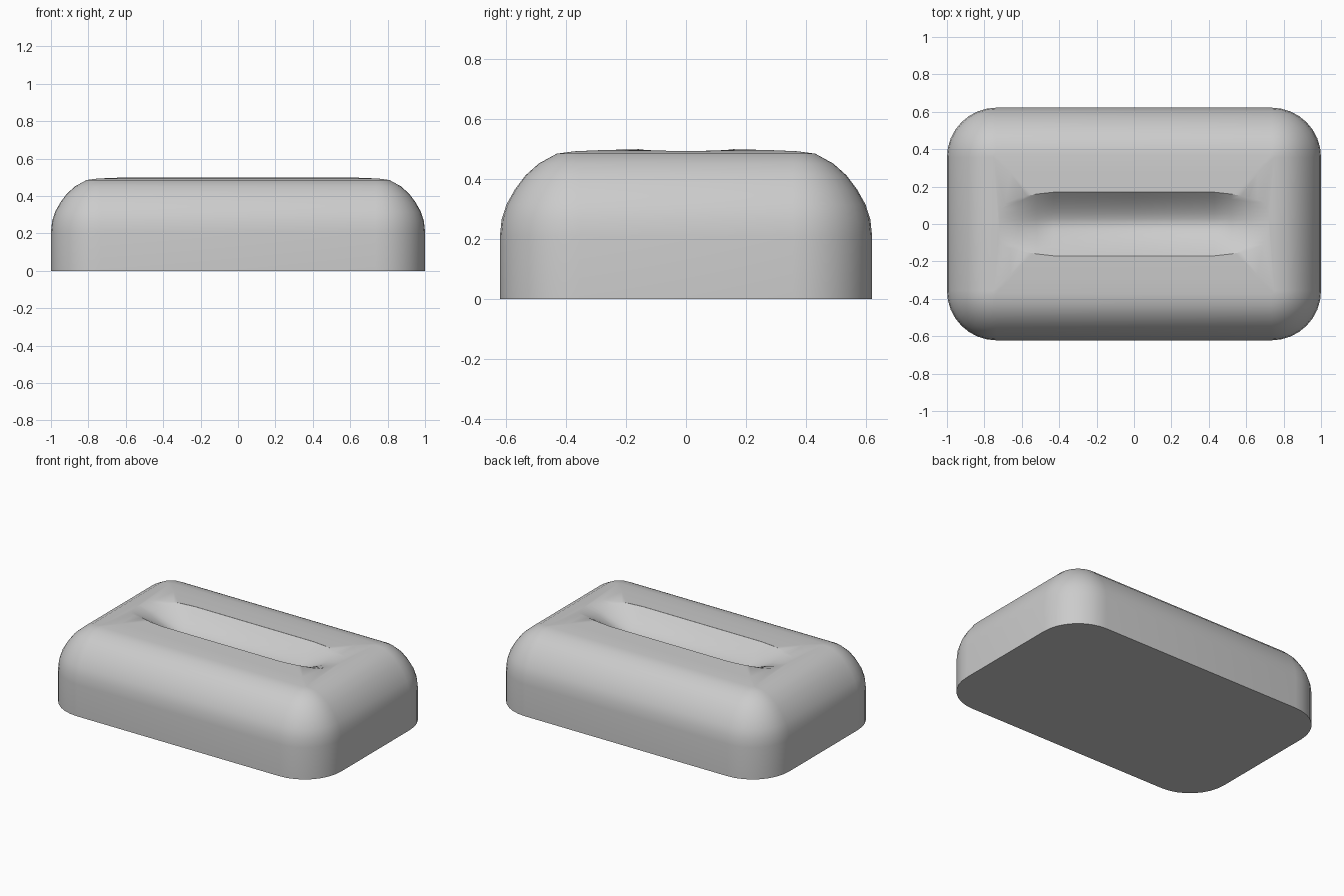
import bpy, bmesh
from math import sin, cos, pi

if "Cube" in bpy.data.objects:
    bpy.data.objects.remove(bpy.data.objects["Cube"])


def loft(name, sections):
    # Skin a closed solid through equal-length point loops
    bm = bmesh.new()
    loops = [[bm.verts.new(p) for p in s] for s in sections]
    n = len(loops[0])
    for a, b in zip(loops, loops[1:]):
        for i in range(n):
            j = (i + 1) % n
            bm.faces.new((a[i], a[j], b[j], b[i]))
    bm.faces.new(loops[0])
    bm.faces.new(loops[-1])
    bmesh.ops.recalc_face_normals(bm, faces=bm.faces)
    me = bpy.data.meshes.new(name)
    bm.to_mesh(me)
    bm.free()
    ob = bpy.data.objects.new(name, me)
    bpy.context.collection.objects.link(ob)
    return ob


def ring(inset, z, hx=1.0, hy=0.622, radius=0.265, seg=8):
    # Rounded rectangle pulled in by inset
    r = max(radius - inset, 0.01)
    pts = []
    for k, (sx, sy) in enumerate([(1, 1), (-1, 1), (-1, -1), (1, -1)]):
        for i in range(seg + 1):
            a = (k + i / seg) * pi / 2
            pts.append((sx * (hx - inset - r) + r * cos(a),
                        sy * (hy - inset - r) + r * sin(a), z))
    return pts


# Body: straight sides, rounded shoulder, slightly crowned top
profile = [(0, 0), (0, 0.21), (0.006, 0.265), (0.022, 0.315), (0.05, 0.365),
           (0.085, 0.412), (0.13, 0.452), (0.19, 0.485), (0.25, 0.493),
           (0.34, 0.497), (0.47, 0.5)]
body = loft("body", [ring(d, z) for d, z in profile])


def groove_section(x, w, floor):
    # Rounded trough cross-section, open to above the body
    top = 0.499
    pts = [(x, -w, 0.6)]
    for i in range(13):
        t = -1 + i / 6
        pts.append((x, t * w, floor + (top - floor) * abs(t) ** 1.6))
    return pts + [(x, w, 0.6)]


# Groove along the top, tapering out at both ends
half = [(0.0, 0.17, 0.385), (0.43, 0.17, 0.385), (0.52, 0.16, 0.42),
        (0.62, 0.143, 0.467), (0.74, 0.12, 0.499)]
stations = [(-x, w, f) for x, w, f in reversed(half[1:])] + half
cutter = loft("groove_cutter", [groove_section(*s) for s in stations])
cutter.hide_render = True

# Carve the groove and bake the result
mod = body.modifiers.new("groove", 'BOOLEAN')
mod.operation = 'DIFFERENCE'
mod.solver = 'EXACT'
mod.object = cutter
bpy.context.view_layer.objects.active = body
body.select_set(True)
bpy.ops.object.modifier_apply(modifier=mod.name)
bpy.data.objects.remove(cutter)
bpy.ops.object.shade_smooth_by_angle(angle=0.6)
